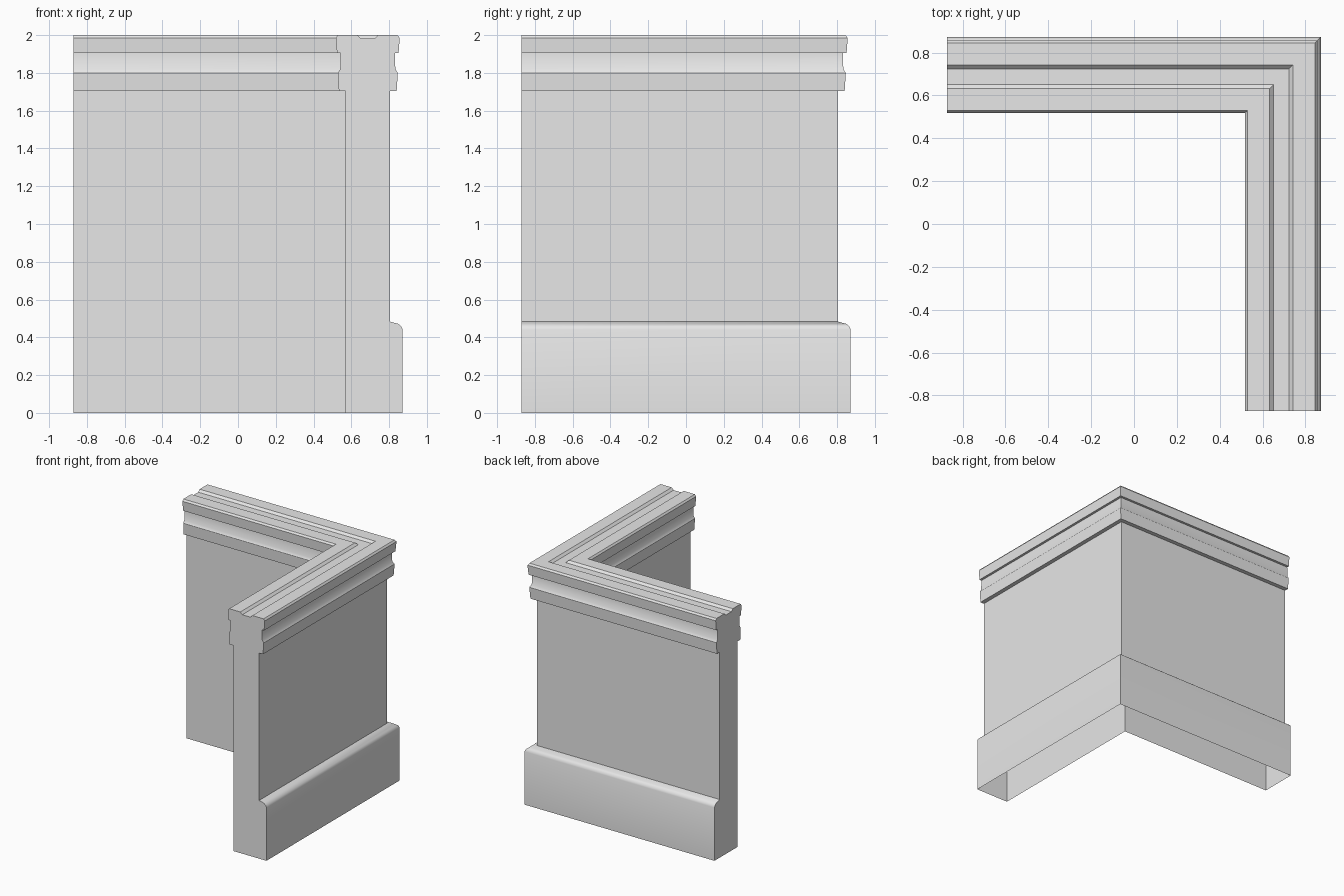
import bpy, bmesh, math

cube = bpy.data.objects.get("Cube")
if cube:
    bpy.data.objects.remove(cube, do_unlink=True)

# Plain stone colour
stone = bpy.data.materials.new("light_grey_stone")
stone.use_nodes = True
GREY = (0.8, 0.8, 0.8, 1.0)
stone.diffuse_color = GREY
stone.node_tree.nodes["Principled BSDF"].inputs["Base Color"].default_value = GREY

END = -0.872      # where both arms stop
CENTRE = 0.687    # wall centre line, from the middle of the L
HALF = 0.118      # half the wall thickness

# Cross-section as (offset from centre line, height)
plinth = [(0.185, 0), (0.185, 0.44), (0.178, 0.458), (0.160, 0.472), (HALF, 0.483)]
cornice = [(HALF, 1.705), (0.153, 1.705), (0.159, 1.80), (0.146, 1.82),
           (0.143, 1.905), (0.163, 1.905), (0.169, 1.985), (0.158, 2.0)]
groove = [(0.055, 2.0), (0.037, 1.982)]
crown = cornice + groove
mirrored_crown = [(-d, z) for d, z in reversed(crown)]
profile = plinth + crown + mirrored_crown + [(-HALF, 0)]


def sweep_corner(name, section):
    """Sweep a section round a mitred corner, closed at the ends, open below."""
    bm = bmesh.new()
    rings = []
    for place in (lambda c: (c, END), lambda c: (c, c), lambda c: (END, c)):
        rings.append([bm.verts.new((*place(CENTRE + d), z)) for d, z in section])
    for a, b in zip(rings, rings[1:]):
        for i in range(len(section) - 1):
            bm.faces.new((a[i], b[i], b[i + 1], a[i + 1]))
    bm.faces.new(rings[0])
    bm.faces.new(list(reversed(rings[-1])))
    mesh = bpy.data.meshes.new(name)
    bm.to_mesh(mesh)
    bm.free()
    mesh.materials.append(stone)
    obj = bpy.data.objects.new(name, mesh)
    bpy.context.collection.objects.link(obj)
    return obj


wall = sweep_corner("corner_parapet_wall", profile)

# Soften the rounded plinth edge, keep the mouldings crisp
bpy.ops.object.select_all(action="DESELECT")
wall.select_set(True)
bpy.context.view_layer.objects.active = wall
bpy.ops.object.shade_smooth_by_angle(angle=math.radians(35))
